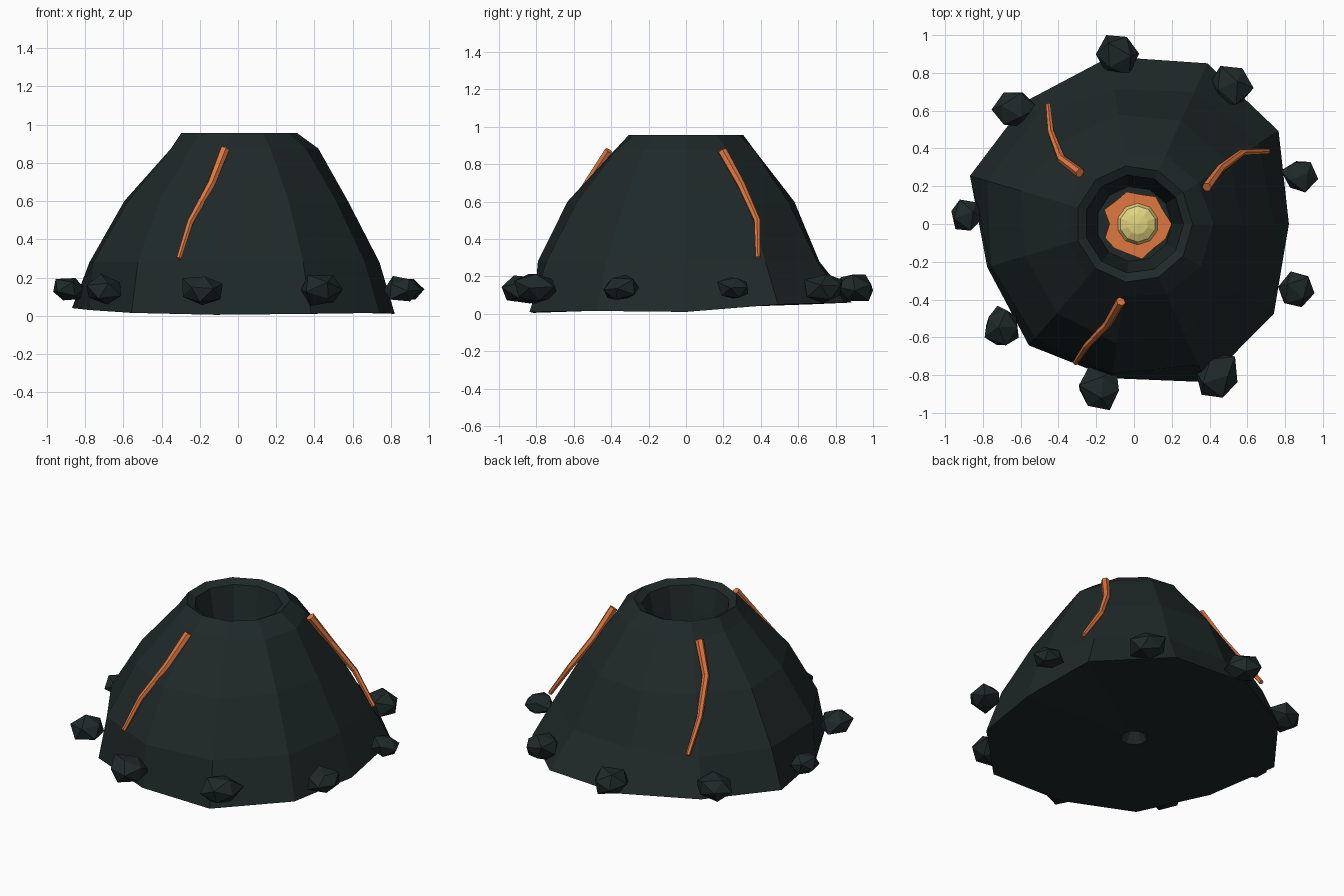
import bpy, bmesh, math, random
from mathutils import Vector, Euler

if "Cube" in bpy.data.objects:
    bpy.data.objects.remove(bpy.data.objects["Cube"])

random.seed(4)


def material(name, rgb):
    m = bpy.data.materials.new(name)
    m.diffuse_color = (*rgb, 1)
    m.use_nodes = True
    m.node_tree.nodes["Principled BSDF"].inputs["Base Color"].default_value = m.diffuse_color
    return m


ROCK = material("dark basalt", (0.0135, 0.0215, 0.0215))
LAVA = material("orange lava", (0.74, 0.185, 0.05))
GLOW = material("yellow lava", (0.75, 0.64, 0.21))


def finish(bm, name, mat):
    bmesh.ops.recalc_face_normals(bm, faces=bm.faces[:])
    me = bpy.data.meshes.new(name)
    bm.to_mesh(me)
    bm.free()
    me.materials.append(mat)
    ob = bpy.data.objects.new(name, me)
    bpy.context.collection.objects.link(ob)
    return ob


def loft(bm, rings):
    """Bridge equal-sized rings of points and cap both ends."""
    loops = [[bm.verts.new(p) for p in ring] for ring in rings]
    n = len(loops[0])
    for a, b in zip(loops, loops[1:]):
        for i in range(n):
            j = (i + 1) % n
            bm.faces.new((a[i], a[j], b[j], b[i]))
    bm.faces.new(loops[0])
    bm.faces.new(loops[-1])


def ring(radii, heights):
    """Ring of points; a single number means the same value all round."""
    n = len(radii) if isinstance(radii, list) else 11
    rs = radii if isinstance(radii, list) else [radii] * n
    zs = heights if isinstance(heights, list) else [heights] * n
    return [(r * math.cos(math.tau * i / n), r * math.sin(math.tau * i / n), z)
            for i, (r, z) in enumerate(zip(rs, zs))]


# Mountain: uneven 11-sided cone with a sunken crater and a small dent below
foot_r = [.82, .91, .935, .895, .865, .905, .81, .85, .825, .92, .88]
foot_z = [.01, .05, .06, .06, .05, .04, .03, .015, .005, .01, .015]
low_r = [.74, .785, .77, .72, .77, .81, .79, .80, .80, .82, .79]
mid_r = [.575, .60, .60, .585, .575, .62, .60, .625, .64, .64, .61]
high_r = [.42, .405, .40, .37, .38, .365, .365, .38, .385, .41, .42]
bm = bmesh.new()
loft(bm, [ring(.04, .10), ring(.08, .03), ring(foot_r, foot_z), ring(low_r, .28),
          ring(mid_r, .60), ring(high_r, .875), ring(.31, .955),
          ring(.262, .93), ring(.235, .80), ring(.20, .62)])
finish(bm, "volcano_cone", ROCK)

# Lava pool: ragged disc on the crater floor
bm = bmesh.new()
edge = [.20, .17, .185, .16, .175, .155, .175, .13, .17, .165, .16, .19, .165, .185]
loft(bm, [ring(edge, .60), ring(edge, .65)])
finish(bm, "lava_pool", LAVA)

# Glowing dome in the pool
bm = bmesh.new()
bmesh.ops.create_uvsphere(bm, u_segments=10, v_segments=6, radius=.11)
bmesh.ops.scale(bm, vec=(1, 1, .5), verts=bm.verts[:])
bmesh.ops.translate(bm, vec=(.02, 0, .65), verts=bm.verts[:])
finish(bm, "lava_core", GLOW)

# Lava streams: tapering tubes following the slope
streams = {
    "front": [(-.07, -.41, .87), (-.14, -.53, .69), (-.25, -.645, .49), (-.31, -.735, .30)],
    "right": [(.385, .195, .87), (.46, .295, .69), (.575, .38, .50), (.71, .385, .30)],
    "back_left": [(-.285, .27, .87), (-.385, .345, .69), (-.44, .485, .49), (-.455, .63, .30)],
}
for side, path in streams.items():
    pts = [Vector(p) for p in path]
    rings = []
    for k, p in enumerate(pts):
        along = (pts[min(k + 1, 3)] - pts[max(k - 1, 0)]).normalized()
        u = along.cross(Vector((p.x, p.y, .4))).normalized()
        v = along.cross(u)
        w = .026 - .004 * k
        rings.append([p + w * (u * math.cos(a) + v * math.sin(a))
                      for a in (math.tau * s / 6 for s in range(6))])
    bm = bmesh.new()
    loft(bm, rings)
    finish(bm, "lava_stream_" + side, LAVA)

# Boulders around the foot: x, y, radius
spots = [(.88, .26, .10), (.515, .74, .12), (-.09, .90, .12), (-.64, .61, .12), (-.885, .05, .10),
         (-.70, -.54, .11), (-.18, -.88, .13), (.44, -.81, .13), (.86, -.35, .11)]
for k, (x, y, r) in enumerate(spots):
    bm = bmesh.new()
    bmesh.ops.create_icosphere(bm, subdivisions=1, radius=r)
    turn = Euler([random.uniform(0, 6) for _ in range(3)]).to_matrix()
    for v in bm.verts:
        v.co = turn @ (v.co * random.uniform(.82, 1.12))
        v.co.z *= .70
        v.co += Vector((x, y, .135))
        # keep the overall footprint within two units
        v.co.x = max(-.975, min(.975, v.co.x))
        v.co.y = max(-1, min(1, v.co.y))
    finish(bm, f"boulder_{k + 1}", ROCK)
